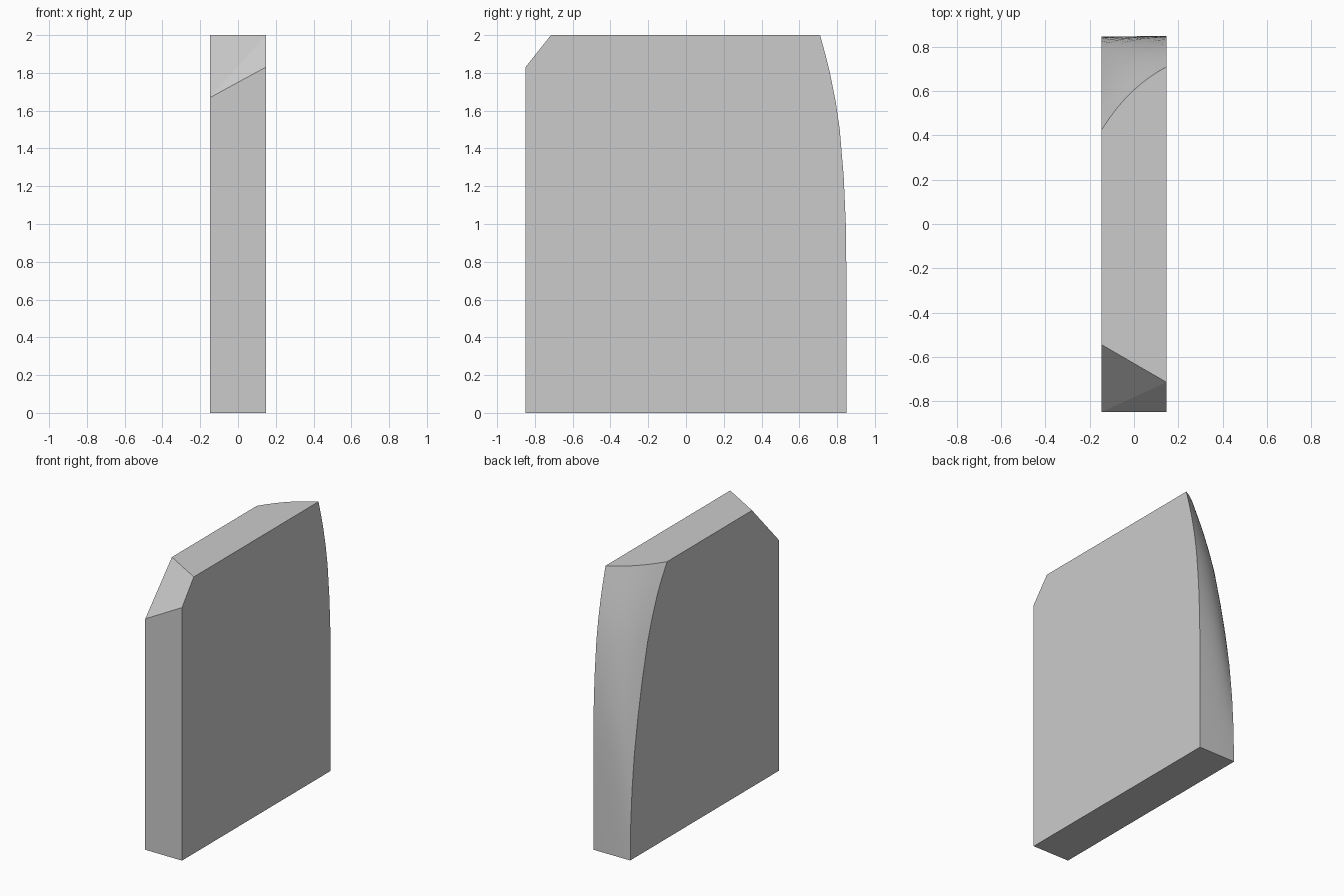
import bpy, bmesh

if "Cube" in bpy.data.objects:
    bpy.data.objects.remove(bpy.data.objects["Cube"])

HX, HY, TOP = 0.147, 0.85, 2.0
COLS = 8

# Back edge: height, setback on the left side, setback on the right side
BACK = [(0, .003, .001), (.25, .008, .001), (.5, .023, .001), (.75, .05, .001),
        (1, .09, .004), (1.25, .14, .015), (1.5, .2, .036), (1.65, .25, .058),
        (1.8, .31, .088), (1.9, .362, .113), (TOP, .425, .14)]

bm = bmesh.new()

# Curved back surface, lofted from the left edge to the right edge
back = []
for c in range(COLS + 1):
    t = c / COLS
    x = -HX + 2 * HX * t
    back.append([bm.verts.new((x, HY - l * (r / l) ** t, z)) for z, l, r in BACK])
for c in range(COLS):
    for r in range(len(BACK) - 1):
        a, b = back[c], back[c + 1]
        bm.faces.new((a[r], a[r + 1], b[r + 1], b[r])).smooth = True


# Front edge of each side: bottom, chamfer start, chamfer end
def front_edge(x, chamfer_z, chamfer_y):
    return [bm.verts.new(p) for p in ((x, -HY, 0), (x, -HY, chamfer_z), (x, chamfer_y, TOP))]


left = front_edge(-HX, 1.67, -0.545)
right = front_edge(HX, 1.83, -0.715)

# Flat front and twisted chamfer
bm.faces.new((left[0], right[0], right[1], left[1]))
bm.faces.new((left[1], right[1], right[2]))
bm.faces.new((left[1], right[2], left[2]))

# Flat sides, bottom and top
bm.faces.new(left + back[0][::-1])
bm.faces.new(right + back[-1][::-1])
bm.faces.new([left[0], right[0]] + [col[0] for col in reversed(back)])
bm.faces.new([left[2], right[2]] + [col[-1] for col in reversed(back)])
bmesh.ops.recalc_face_normals(bm, faces=bm.faces)

mesh = bpy.data.meshes.new("chamfered_slab")
bm.to_mesh(mesh)
bm.free()
slab = bpy.data.objects.new("chamfered_slab", mesh)
bpy.context.collection.objects.link(slab)
